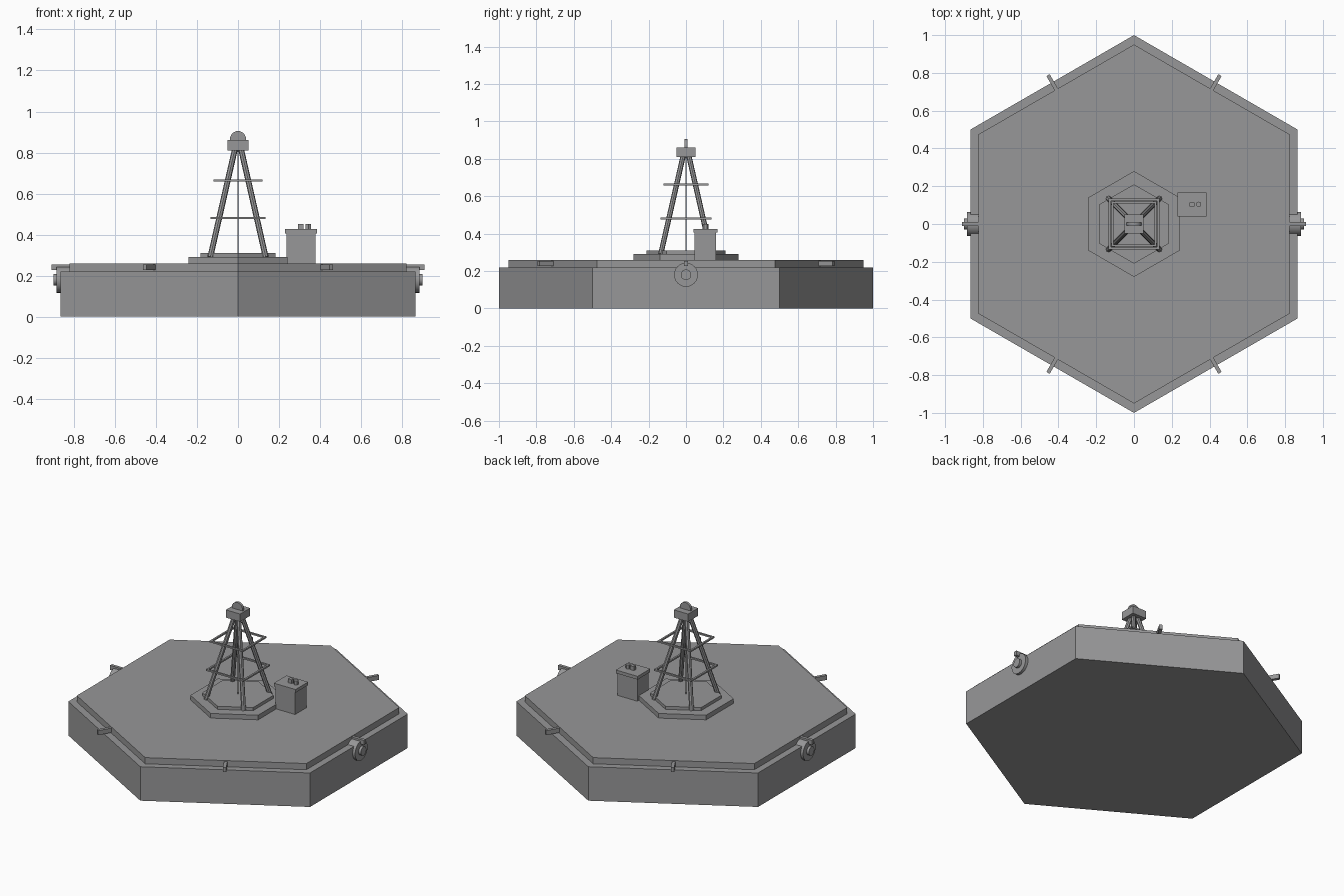
import bpy
from math import cos, sin, pi, radians
from mathutils import Vector

cube = bpy.data.objects.get("Cube")
if cube:
    bpy.data.objects.remove(cube, do_unlink=True)

grey = bpy.data.materials.new("plain_grey")
grey.use_nodes = True
COLOUR = (0.31, 0.31, 0.315, 1)
grey.diffuse_color = COLOUR
grey.node_tree.nodes["Principled BSDF"].inputs["Base Color"].default_value = COLOUR


def finish(name):
    ob = bpy.context.object
    ob.name = name
    ob.data.materials.append(grey)
    return ob


def box(name, low, high, angle=0):
    """Box between two corners, turned about the z axis of the model."""
    low, high = Vector(low), Vector(high)
    centre = (low + high) / 2
    x, y = centre.x, centre.y
    spot = (x * cos(angle) - y * sin(angle), x * sin(angle) + y * cos(angle), centre.z)
    bpy.ops.mesh.primitive_cube_add(size=1, location=spot, rotation=(0, 0, angle))
    ob = finish(name)
    ob.scale = high - low
    return ob


def rod(name, start, end, radius, sides=8, smooth=False):
    """Cylinder between two points."""
    start, end = Vector(start), Vector(end)
    axis = end - start
    bpy.ops.mesh.primitive_cylinder_add(
        vertices=sides, radius=radius, depth=axis.length, location=(start + end) / 2,
        rotation=axis.to_track_quat("Z", "Y").to_euler())
    if smooth:
        bpy.ops.object.shade_smooth_by_angle(angle=radians(35))
    return finish(name)


def hexagon(name, radius, bottom, top):
    bpy.ops.mesh.primitive_cylinder_add(
        vertices=6, radius=radius, depth=top - bottom, location=(0, 0, (top + bottom) / 2))
    return finish(name)


# Hexagonal platform and stepped tower base
hexagon("platform_hull", 1.0, 0, 0.22)
hexagon("deck", 0.95, 0.215, 0.26)
hexagon("tower_plinth", 0.28, 0.255, 0.29)
hexagon("tower_footing", 0.21, 0.285, 0.31)

# Lattice tower: leaning legs, central mast and two square frames
for sx in (-1, 1):
    for sy in (-1, 1):
        rod("tower_leg", (0.135 * sx, 0.135 * sy, 0.29),
            (0.012 * sx, 0.012 * sy, 0.83), 0.014)
rod("central_mast", (0, 0, 0.3), (0, 0, 0.82), 0.004, 6)
for half, z in ((0.135, 0.48), (0.12, 0.663)):
    for k in range(4):
        box("tower_frame_bar", (-half, half - 0.012, z - 0.005),
            (half, half, z + 0.005), k * pi / 2)

# Tower head with an upright round plate
box("tower_head", (-0.051, -0.051, 0.81), (0.051, 0.051, 0.86))
rod("head_disc", (0, -0.008, 0.866), (0, 0.008, 0.866), 0.039, 24, True)

# Equipment cabinet with lid and two fittings
box("cabinet", (0.237, 0.045, 0.255), (0.378, 0.16, 0.41))
box("cabinet_lid", (0.229, 0.039, 0.405), (0.385, 0.168, 0.426))
box("cabinet_fitting", (0.293, 0.093, 0.42), (0.32, 0.115, 0.451))
rod("cabinet_vent", (0.343, 0.104, 0.42), (0.343, 0.104, 0.451), 0.015, 6)

# Arms reaching out over the middle of every edge
for k in range(6):
    box("edge_arm", (0.815, -0.01, 0.226), (0.91, 0.01, 0.255), k * pi / 3)

# Round fittings on the left and right sides
for side in (-1, 1):
    rod("side_disc", (0.82 * side, 0, 0.18), (0.884 * side, 0, 0.18), 0.064, 24, True)
    rod("side_hub", (0.88 * side, 0, 0.18), (0.9 * side, 0, 0.18), 0.028, 24, True)
